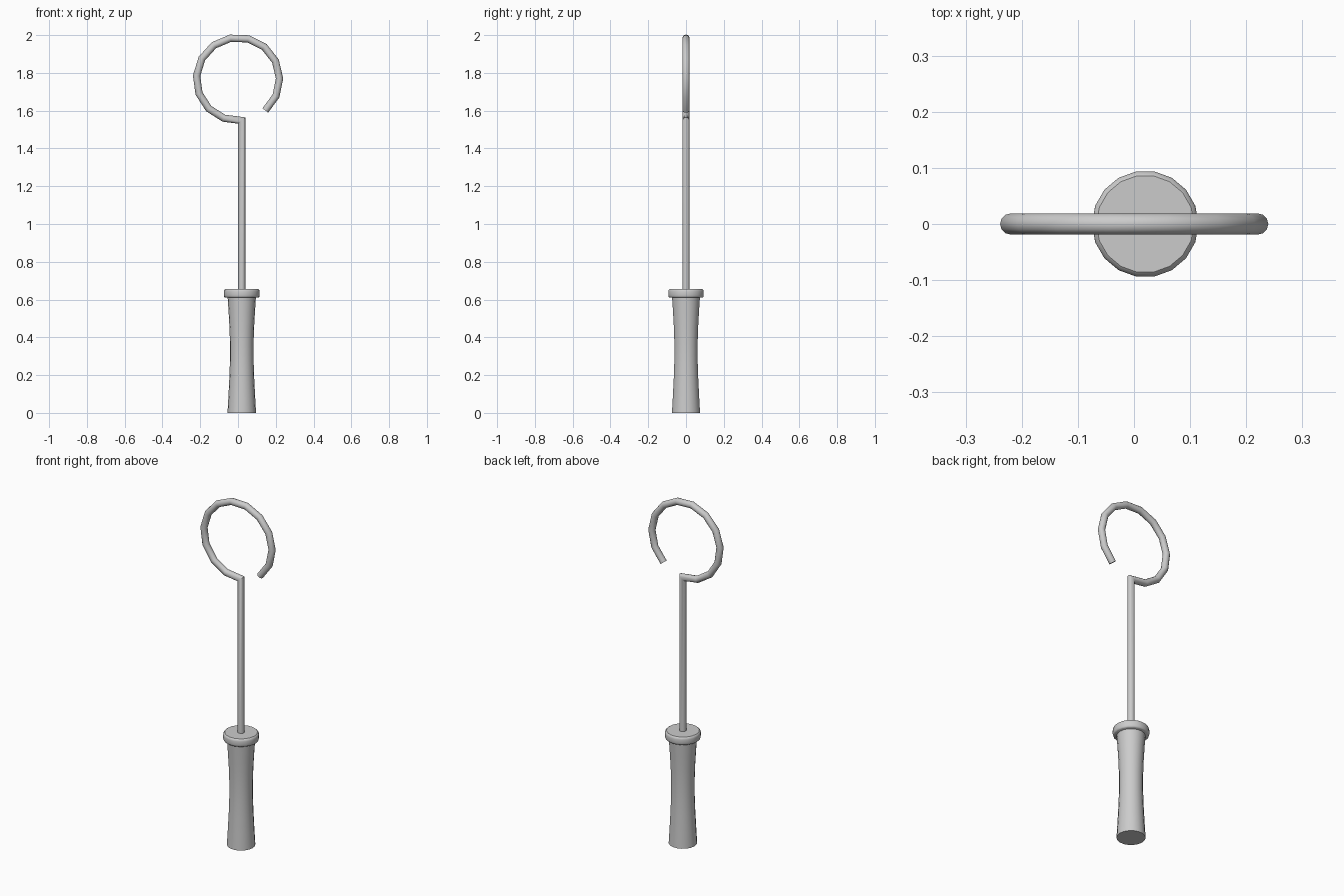
import bpy, bmesh
from math import sin, cos, pi, radians
from mathutils import Vector

if "Cube" in bpy.data.objects:
    bpy.data.objects.remove(bpy.data.objects["Cube"])

AXIS_X = 0.02


def finish(bm, name):
    bmesh.ops.recalc_face_normals(bm, faces=bm.faces)
    mesh = bpy.data.meshes.new(name)
    bm.to_mesh(mesh)
    bm.free()
    ob = bpy.data.objects.new(name, mesh)
    bpy.context.collection.objects.link(ob)
    bpy.ops.object.select_all(action='DESELECT')
    ob.select_set(True)
    bpy.context.view_layer.objects.active = ob
    bpy.ops.object.shade_smooth_by_angle(angle=radians(40))
    return ob


def skin(bm, rings):
    # bridge consecutive vertex rings and cap both ends
    rows = [[bm.verts.new(p) for p in ring] for ring in rings]
    n = len(rows[0])
    for a, b in zip(rows, rows[1:]):
        for i in range(n):
            j = (i + 1) % n
            bm.faces.new((a[i], a[j], b[j], b[i]))
    bm.faces.new(rows[0])
    bm.faces.new(rows[-1])


def lathe(name, profile, sides=18):
    bm = bmesh.new()
    skin(bm, [[(AXIS_X + r * cos(2 * pi * i / sides), r * sin(2 * pi * i / sides), z)
               for i in range(sides)] for r, z in profile])
    return finish(bm, name)


def tube(name, path, radius, sides=12):
    # mitred tube along a path lying in the xz plane
    bm = bmesh.new()
    rings = []
    for k, p in enumerate(path):
        d_in = (p - path[max(k - 1, 0)]).normalized()
        d_out = (path[min(k + 1, len(path) - 1)] - p).normalized()
        t = (d_in + d_out).normalized()
        side = Vector((t.z, 0, -t.x))
        half = max(t.dot(d_in), t.dot(d_out)) if d_in.length and d_out.length else 1
        rings.append([p + side * (radius / half * cos(2 * pi * i / sides))
                      + Vector((0, radius * sin(2 * pi * i / sides), 0))
                      for i in range(sides)])
    skin(bm, rings)
    return finish(bm, name)


# waisted grip
lathe("handle", [(0.0755, 0), (0.0705, 0.09), (0.0655, 0.19), (0.0625, 0.28),
                 (0.0625, 0.37), (0.065, 0.45), (0.0695, 0.53), (0.075, 0.615)])

# collar with rounded rims
lathe("collar", [(0.088, 0.61), (0.093, 0.614), (0.095, 0.622),
                 (0.095, 0.643), (0.093, 0.651), (0.087, 0.656)])

# straight rod bending sharply into the open ring
START, END, STEPS, RING_R, RING_Z = 275, -49, 13, 0.22, 1.767
path = [Vector((AXIS_X, 0, 0.64))]
for k in range(STEPS + 1):
    a = radians(START + (END - START) * k / STEPS)
    path.append(Vector((RING_R * cos(a), 0, RING_Z + RING_R * sin(a))))
path[1].x = AXIS_X
tube("rod_and_ring", path, 0.019)
